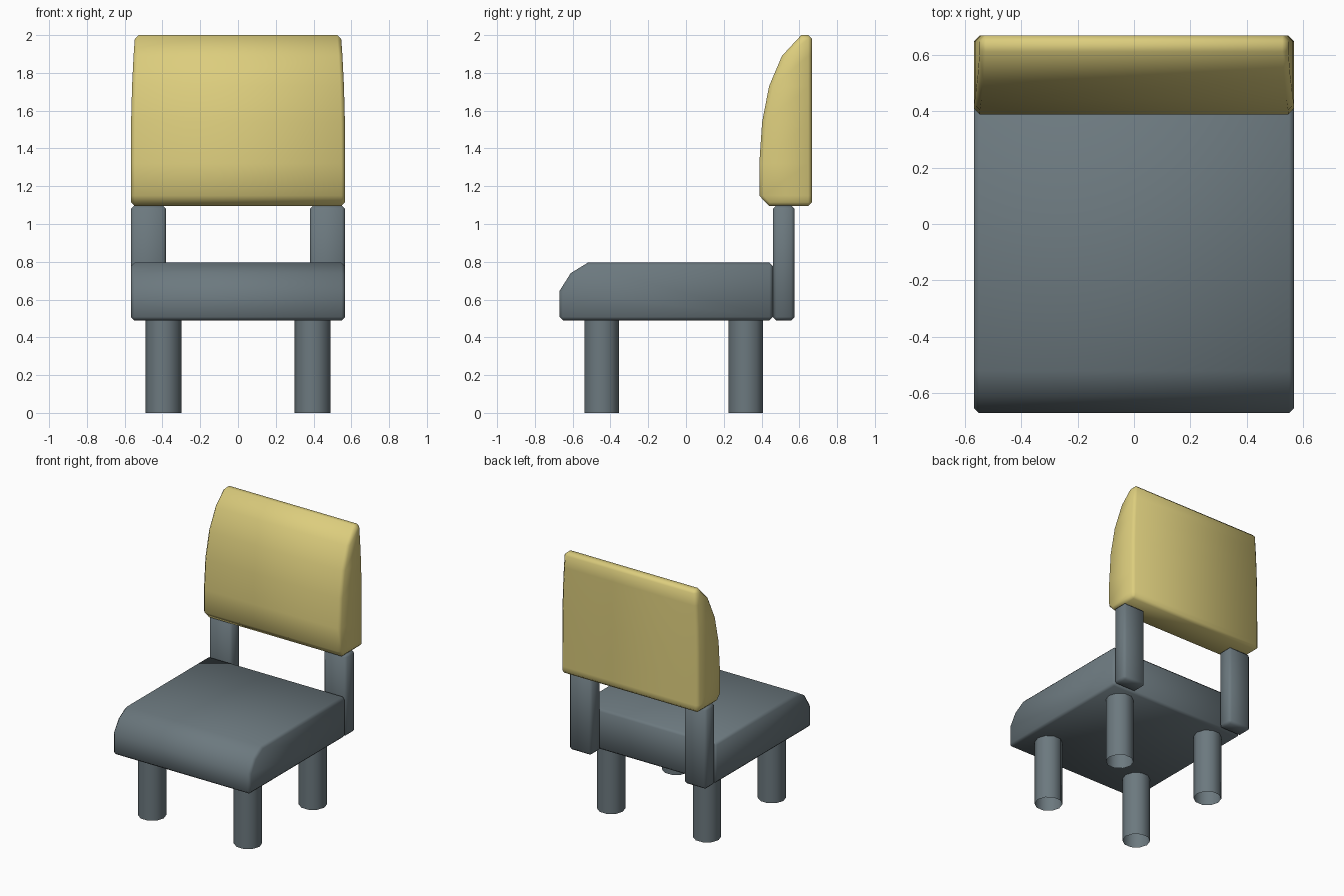
import bpy, bmesh, math
from mathutils import Matrix

if "Cube" in bpy.data.objects:
    bpy.data.objects.remove(bpy.data.objects["Cube"])


def material(name, rgb):
    m = bpy.data.materials.new(name)
    m.diffuse_color = (*rgb, 1)
    m.use_nodes = True
    m.node_tree.nodes["Principled BSDF"].inputs["Base Color"].default_value = m.diffuse_color
    return m


GREY = material("slate grey", (0.150, 0.191, 0.212))
TAN = material("warm tan", (0.716, 0.61, 0.205))


def finish(name, bm, mat, bevel=0.0):
    """Turn a bmesh into a smooth-by-angle object with an optional edge chamfer."""
    bmesh.ops.recalc_face_normals(bm, faces=bm.faces)
    me = bpy.data.meshes.new(name)
    bm.to_mesh(me)
    bm.free()
    me.materials.append(mat)
    ob = bpy.data.objects.new(name, me)
    bpy.context.collection.objects.link(ob)
    bpy.ops.object.select_all(action='DESELECT')
    ob.select_set(True)
    bpy.context.view_layer.objects.active = ob
    if bevel:
        mod = ob.modifiers.new("edge chamfer", 'BEVEL')
        mod.width = bevel
        mod.segments = 1
        mod.limit_method = 'ANGLE'
        mod.angle_limit = math.radians(50)
        bpy.ops.object.modifier_apply(modifier=mod.name)
    bpy.ops.object.shade_smooth_by_angle(angle=math.radians(50))
    return ob


def extrude_x(name, profile, x0, x1, mat, bevel):
    """Extrude a (y, z) side profile from x0 to x1."""
    bm = bmesh.new()
    face = bm.faces.new([bm.verts.new((x0, y, z)) for y, z in profile])
    new = bmesh.ops.extrude_face_region(bm, geom=[face], use_keep_orig=True)["geom"]
    bmesh.ops.translate(bm, vec=(x1 - x0, 0, 0),
                        verts=[v for v in new if isinstance(v, bmesh.types.BMVert)])
    return finish(name, bm, mat, bevel)


# Seat cushion with rounded front edge
extrude_x("seat", [(-0.67, 0.49), (0.46, 0.49), (0.46, 0.795), (-0.52, 0.795),
                   (-0.61, 0.74), (-0.67, 0.645)], -0.567, 0.567, GREY, 0.018)

# Back posts
for side, x0, x1 in (("left", -0.567, -0.38), ("right", 0.38, 0.567)):
    extrude_x(side + "_back_post", [(0.46, 0.49), (0.575, 0.49), (0.575, 1.097), (0.46, 1.097)],
              x0, x1, GREY, 0.018)

# Backrest: rows of (height, front y, half width), flat at the rear
rows = [(1.095, 0.44, 0.567), (1.15, 0.388, 0.567), (1.32, 0.388, 0.567),
        (1.54, 0.403, 0.566), (1.73, 0.44, 0.561), (1.89, 0.508, 0.553),
        (2.0, 0.61, 0.545)]
bm = bmesh.new()
rings = [[bm.verts.new(p) for p in ((-w, y, z), (w, y, z), (w, 0.667, z), (-w, 0.667, z))]
         for z, y, w in rows]
for a, b in zip(rings, rings[1:]):
    for i in range(4):
        j = (i + 1) % 4
        bm.faces.new((a[i], a[j], b[j], b[i]))
bm.faces.new(rings[0])
bm.faces.new(rings[-1])
finish("backrest", bm, TAN, 0.02)

# Four ten-sided tube legs, open at the ends
for end, y in (("front", -0.447), ("rear", 0.317)):
    for side, x in (("left", -0.395), ("right", 0.395)):
        bm = bmesh.new()
        bmesh.ops.create_cone(bm, cap_ends=False, segments=10, radius1=0.096, radius2=0.096,
                              depth=0.492,
                              matrix=Matrix.Translation((x, y, 0.246)) @ Matrix.Rotation(math.pi / 2, 4, 'Z'))
        finish(f"{end}_{side}_leg", bm, GREY)
